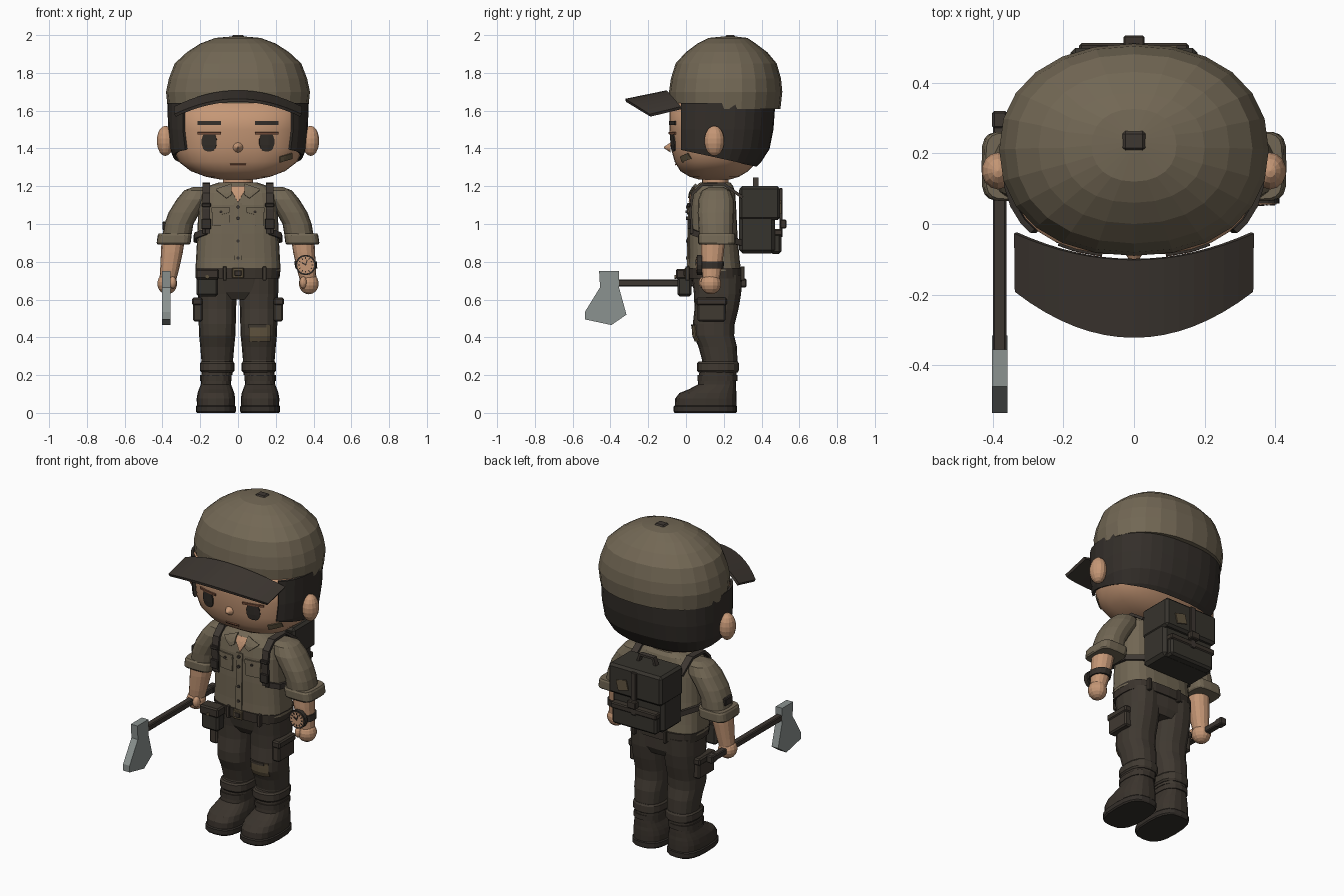
import bpy, bmesh
from math import pi, cos, sin, sqrt, copysign
from mathutils import Vector, Matrix
from mathutils.bvhtree import BVHTree

if "Cube" in bpy.data.objects:
    bpy.data.objects.remove(bpy.data.objects["Cube"])


def material(name, *rgb):
    m = bpy.data.materials.new(name)
    m.use_nodes = True
    m.diffuse_color = (*rgb, 1)
    m.node_tree.nodes["Principled BSDF"].inputs["Base Color"].default_value = (*rgb, 1)
    return m


CLOTH = material("olive cloth", .168, .136, .089)
SKIN = material("skin", .56, .31, .18)
HAIR = material("dark hair", .034, .028, .023)
TROUSER = material("brown trousers", .051, .041, .031)
LEATHER = material("boot leather", .043, .034, .026)
BRIM = material("brim and straps", .047, .038, .031)
PACK = material("pack canvas", .037, .033, .026)
STEEL = material("steel", .26, .29, .28)
PATCH = material("faded patch", .12, .09, .051)
LIP = material("lip brown", .19, .08, .045)


def finish(name, bm, mat, thick=0, smooth=False):
    bmesh.ops.recalc_face_normals(bm, faces=bm.faces)
    me = bpy.data.meshes.new(name)
    bm.to_mesh(me)
    bm.free()
    me.materials.append(mat)
    ob = bpy.data.objects.new(name, me)
    bpy.context.collection.objects.link(ob)
    if thick:
        mod = ob.modifiers.new("thickness", "SOLIDIFY")
        mod.thickness, mod.offset = thick, 0
    for p in me.polygons:
        p.use_smooth = smooth
    return ob


def loft(name, mat, rings, power=2.4, n=24, grow=0, cuts=(), thick=0, smooth=False):
    """Stack of rounded rings: (z, centre x, half width, front y, back y)."""
    bm, rows = bmesh.new(), []
    for z, cx, rx, y0, y1 in rings:
        row = []
        for i in range(n):
            c, s = cos(2 * pi * i / n), sin(2 * pi * i / n)
            px = copysign(abs(c) ** (2 / power), c) * (rx + grow)
            py = copysign(abs(s) ** (2 / power), s) * ((y1 - y0) / 2 + grow)
            row.append(bm.verts.new((cx + px, (y0 + y1) / 2 + py, z)))
        rows.append(row)
    for a, b in zip(rows, rows[1:]):
        for i in range(n):
            j = (i + 1) % n
            bm.faces.new((a[i], a[j], b[j], b[i]))
    if not cuts:
        bm.faces.new(rows[0])
        bm.faces.new(rows[-1])
    for co, no in cuts:
        bmesh.ops.bisect_plane(bm, geom=bm.verts[:] + bm.edges[:] + bm.faces[:],
                               plane_co=co, plane_no=no, clear_inner=True)
    return finish(name, bm, mat, thick, smooth)


def box(name, mat, co, size, bevel=.008, tilt=0):
    bm = bmesh.new()
    bmesh.ops.create_cube(bm, size=1)
    bmesh.ops.scale(bm, vec=size, verts=bm.verts)
    if bevel:
        bmesh.ops.bevel(bm, geom=bm.edges[:], offset=bevel, segments=1, affect='EDGES')
    bm.transform(Matrix.Translation(co) @ Matrix.Rotation(tilt, 4, 'Y'))
    return finish(name, bm, mat)


def ball(name, mat, co, size):
    bm = bmesh.new()
    bmesh.ops.create_uvsphere(bm, u_segments=14, v_segments=9, radius=1)
    bm.transform(Matrix.Translation(co) @ Matrix.Diagonal((*size, 1)))
    return finish(name, bm, mat)


def disc(name, mat, co, r, depth, r2=None):
    """Cylinder or cone whose narrow end faces the front."""
    bm = bmesh.new()
    bmesh.ops.create_cone(bm, cap_ends=True, segments=16, radius1=r,
                          radius2=r if r2 is None else r2, depth=depth)
    bm.transform(Matrix.Translation(co) @ Matrix.Rotation(pi / 2, 4, 'X'))
    return finish(name, bm, mat)


def grid(name, mat, rows, thick):
    bm = bmesh.new()
    vs = [[bm.verts.new(p) for p in row] for row in rows]
    for a, b in zip(vs, vs[1:]):
        for i in range(len(a) - 1):
            bm.faces.new((a[i], a[i + 1], b[i + 1], b[i]))
    return finish(name, bm, mat, thick)


def ribbon(name, mat, pts, half, thick=.016):
    """Strip along a path, widened by the vector half."""
    return grid(name, mat, [[Vector(p) - Vector(half), Vector(p) + Vector(half)] for p in pts], thick)


def decal(name, mat, target, x0, x1, low, high, n=6, lift=.003, thick=.008):
    """Thin plate laid on the front of a target; low and high give its edges."""
    me = target.data
    tree = BVHTree.FromPolygons([v.co for v in me.vertices], [p.vertices for p in me.polygons])
    rows = []
    for i in range(n + 1):
        x, row = x0 + (x1 - x0) * i / n, []
        lo, hi = low(x), high(x)
        for k in range(4):
            z = lo + (hi - lo) * k / 3
            hit = tree.ray_cast(Vector((x, -2, z)), Vector((0, 1, 0)))[0]
            row.append((x, (hit.y if hit else .05) - lift, z))
        rows.append(row)
    return grid(name, mat, rows, thick)


def flat(z):
    return lambda x: z


# Head, hair and cap
HEAD = [(1.235, 0, .09, .07, .23), (1.25, 0, .17, .02, .28), (1.28, 0, .25, -.03, .33),
        (1.33, 0, .315, -.06, .38), (1.40, 0, .343, -.08, .425), (1.50, 0, .353, -.088, .445),
        (1.64, 0, .355, -.088, .455)]
head = loft("head", SKIN, HEAD, 2.5, 32, smooth=True)
loft("hair", HAIR, HEAD, 2.5, 32, grow=.01, thick=.016,
     cuts=[((0, -.02, 1.5), (0, 1, 0)), ((0, 0, 1.39), (0, .22, 1))])
loft("cap", CLOTH, [(1.61, 0, .372, -.085, .50), (1.70, 0, .381, -.09, .51),
                    (1.77, 0, .366, -.08, .503), (1.85, 0, .335, -.055, .48),
                    (1.91, 0, .27, 0, .43), (1.955, 0, .20, .06, .37),
                    (1.985, 0, .12, .12, .325), (1.993, 0, .03, .2, .26)], 2.2)
box("cap_button", BRIM, (0, .235, 1.99), (.065, .055, .02))
US = [i / 8 - 1 for i in range(17)]
grid("cap_brim", BRIM, [[(.335 * u, -.1 + .075 * u * u, 1.70 - .085 * u * u) for u in US],
                        [(.333 * u, -.32 + .13 * u * u, 1.655 - .08 * u * u) for u in US]], .016)

# Face
for s, side in ((1, "left"), (-1, "right")):
    ball(side + "_ear", SKIN, (s * .385, .15, 1.44), (.046, .053, .08))

    def curve(sign, c=s * .152):
        return lambda x: 1.435 + sign * .05 * max(0, 1 - abs((x - c) / .04) ** 3) ** .5
    decal(side + "_eye", HAIR, head, s * .152 - .039, s * .152 + .039, curve(-1), curve(1), 10)
    decal(side + "_eyelid", LIP, head, s * .152 - .062, s * .152 + .062, flat(1.474), flat(1.486), lift=.005)
    decal(side + "_brow", HAIR, head, s * .152 - .062, s * .152 + .062, flat(1.525), flat(1.545))
disc("nose", SKIN, (0, -.1, 1.405), .026, .035, .003)
decal("mouth", LIP, head, -.042, .042, flat(1.312), flat(1.319))
decal("cheek_smudge", PATCH, head, .22, .285, lambda x: 1.335 + .3 * (x - .25),
      lambda x: 1.365 + .3 * (x - .25))

# Neck and shirt
loft("neck", SKIN, [(1.16, 0, .08, .085, .225), (1.27, 0, .08, .085, .225)])
shirt = loft("shirt", CLOTH, [(.75, 0, .226, .01, .292), (.82, 0, .222, .013, .283),
                              (.95, 0, .215, .013, .272), (1.10, 0, .21, .018, .265),
                              (1.165, 0, .20, .03, .26), (1.20, 0, .16, .05, .25),
                              (1.22, 0, .10, .075, .235)], 3)
decal("open_neck", SKIN, shirt, -.045, .045, lambda x: 1.115 + 1.7 * abs(x), flat(1.198))
decal("button_placket", CLOTH, shirt, -.02, .02, flat(.77), flat(1.11))
for z in (.82, .91, 1.03, 1.09):
    disc("shirt_button", BRIM, (0, .006, z), .009, .012)

# Belt, trousers and pouch
loft("hips", TROUSER, [(.60, 0, .12, .07, .27), (.64, 0, .2, .045, .29), (.755, 0, .215, .02, .295)], 2.8)
loft("belt", LEATHER, [(.712, 0, .22, .008, .302), (.768, 0, .226, .005, .302)], 3)
box("belt_buckle", PATCH, (0, 0, .74), (.062, .016, .055), .004)
box("belt_buckle_centre", LEATHER, (0, -.006, .74), (.036, .012, .03), .003)
for x in (-.07, .14):
    box("belt_loop", TROUSER, (x, .008, .738), (.02, .022, .075), .003)
    box("rear_belt_loop", TROUSER, (x, .3, .738), (.02, .022, .075), .003)
box("hip_pouch", PACK, (-.163, -.008, .685), (.115, .075, .135), .012)
box("hip_pouch_flap", LEATHER, (-.163, -.014, .735), (.125, .08, .055))
disc("hip_pouch_stud", PATCH, (-.163, -.056, .72), .01, .01)

for s, side in ((1, "left"), (-1, "right")):
    # Shirt front details
    decal(side + "_collar", CLOTH, shirt, s * .035, s * .115,
          lambda x: 1.135 + .8 * abs(abs(x) - .06), lambda x: 1.212 - .35 * (abs(x) - .035), lift=.012)
    decal(side + "_shirt_pocket", CLOTH, shirt, s * .045, s * .135, flat(.99), flat(1.07), lift=.004)
    decal(side + "_pocket_flap", CLOTH, shirt, s * .042, s * .138,
          lambda x: 1.05 + .25 * abs(abs(x) - .09), flat(1.088), lift=.01)
    disc(side + "_pocket_stud", BRIM, (s * .09, .003, 1.064), .007, .01)

    # Arm
    loft(side + "_sleeve", CLOTH, [(1.195, s * .2, .04, .12, .2), (1.178, s * .215, .07, .085, .235),
                                   (1.13, s * .24, .085, .065, .252), (1.06, s * .285, .083, .062, .252),
                                   (1.0, s * .313, .077, .065, .25), (.93, s * .325, .077, .07, .25)], 2.4, 16)
    loft(side + "_sleeve_cuff", CLOTH, [(.892, s * .342, .085, .07, .258), (.90, s * .341, .09, .064, .262),
                                        (.94, s * .335, .09, .064, .262), (.95, s * .333, .086, .07, .258)], 4.5, 20)
    loft(side + "_forearm", SKIN, [(.70, s * .372, .044, .09, .178), (.76, s * .362, .05, .083, .188),
                                   (.85, s * .35, .058, .078, .202), (.93, s * .342, .062, .078, .21)], 2.2, 14)
    ball(side + "_hand", SKIN, (s * .375, .132, .684), (.054, .055, .056))
    ball(side + "_thumb", SKIN, (s * .345, .092, .69), (.02, .024, .032))

    # Leg
    c = s * .11
    leg = loft(side + "_leg", TROUSER, [(.2, c, .08, .075, .268), (.28, c, .084, .085, .272),
                                        (.35, c, .09, .066, .27), (.41, c, .096, .04, .255),
                                        (.47, c, .098, .036, .258), (.55, c, .1, .045, .278),
                                        (.63, c, .103, .042, .292), (.73, c, .105, .03, .297)], 2.5, 16)
    loft(side + "_trouser_cuff", TROUSER, [(.215, c, .084, .066, .274), (.225, c, .092, .058, .28),
                                           (.262, c, .092, .058, .28), (.272, c, .084, .066, .274)], 2.5, 16)
    x = s * .212
    box(side + "_thigh_pocket", TROUSER, (x, .135, .545), (.05, .15, .12))
    box(side + "_thigh_pocket_flap", LEATHER, (x + s * .004, .135, .59), (.054, .162, .042))
    if s > 0:
        decal("knee_patch", PATCH, leg, .06, .17, flat(.38), flat(.465), lift=.004)
        decal("knee_patch_top", TROUSER, leg, .055, .15, flat(.452), flat(.468), lift=.006)

    # Boot
    c = s * .117
    loft(side + "_boot_sole", HAIR, [(0, c, .1, -.06, .265), (.008, c, .106, -.066, .27),
                                     (.034, c, .106, -.066, .27), (.04, c, .1, -.06, .265)], 2.8, 20)
    loft(side + "_boot", LEATHER, [(.03, c, .1, -.06, .266), (.075, c, .102, -.058, .267),
                                   (.105, c, .097, -.035, .267), (.125, c, .09, .015, .265),
                                   (.15, c, .08, .062, .265), (.225, c, .076, .072, .262)], 2.7, 20)
    loft(side + "_boot_collar", LEATHER, [(.17, c, .083, .06, .272), (.2, c, .083, .06, .272)], 2.6, 16)

    # Pack straps
    x = s * .168
    ribbon(side + "_shoulder_strap", BRIM, [(x, .03, .95), (x, .022, 1.08), (x, .035, 1.16), (x, .085, 1.208),
                                            (x, .2, 1.212), (x, .3, 1.14)], (.021, 0, 0))
    ribbon(side + "_lower_strap", BRIM, [(s * .168, .026, .96), (s * .222, .08, .94), (s * .228, .2, .92),
                                         (s * .16, .3, .9)], (0, 0, .016))
    box(side + "_strap_buckle", HAIR, (x, .016, 1.0), (.052, .018, .055), .004)
    box(side + "_strap_slider", HAIR, (x, .014, 1.1), (.05, .018, .022), .004)

# Backpack
box("backpack", PACK, (0, .375, 1.02), (.35, .19, .35), .018)
box("backpack_lid", PACK, (0, .39, 1.11), (.36, .215, .18), .014)
box("backpack_pocket", PACK, (0, .475, .905), (.3, .06, .125), .012)
box("backpack_pocket_flap", LEATHER, (0, .48, .955), (.31, .062, .035), .006)
box("backpack_strap", BRIM, (0, .503, 1.06), (.035, .018, .26), .004)
box("backpack_clasp", LEATHER, (0, .515, 1.0), (.06, .036, .045), .005)
box("backpack_patch", PATCH, (.08, .5, 1.09), (.07, .009, .06), 0, .25)
ribbon("backpack_handle", BRIM, [(-.06, .37, 1.19), (-.045, .37, 1.24), (.045, .37, 1.24), (.06, .37, 1.19)],
       (0, .015, 0))

# Watch and arm tag
box("arm_tag", HAIR, (-.39, .155, .99), (.022, .07, .045), .005)
loft("watch_strap", HAIR, [(.765, .362, .058, .073, .2), (.802, .357, .06, .071, .204)], 2.2, 14)
disc("watch_case", HAIR, (.358, .071, .783), .054, .026)
disc("watch_dial", SKIN, (.358, .058, .783), .045, .006)
for i in range(12):
    a = i * pi / 6
    box("watch_tick", HAIR, (.358 + .036 * sin(a), .055, .783 + .036 * cos(a)), (.005, .006, .01), 0, a)
box("watch_hour_hand", HAIR, (.349, .054, .789), (.006, .006, .026), 0, -1)
box("watch_minute_hand", HAIR, (.362, .054, .796), (.005, .006, .03), 0, .3)

# Axe
box("axe_shaft", BRIM, (-.38, -.02, .688), (.038, .68, .036), .005)
box("axe_butt", BRIM, (-.38, .295, .688), (.042, .05, .046), .006)
bm = bmesh.new()
outline = [(-.46, .75), (-.355, .75), (-.355, .665), (-.315, .52), (-.395, .465),
           (-.535, .495), (-.535, .535), (-.455, .665)]
blade = bm.faces.new([bm.verts.new((-.402, y, z)) for y, z in outline])
top = bmesh.ops.extrude_face_region(bm, geom=[blade])["geom"]
bmesh.ops.translate(bm, vec=(.044, 0, 0), verts=[v for v in top if isinstance(v, bmesh.types.BMVert)])
finish("axe_head", bm, STEEL)
